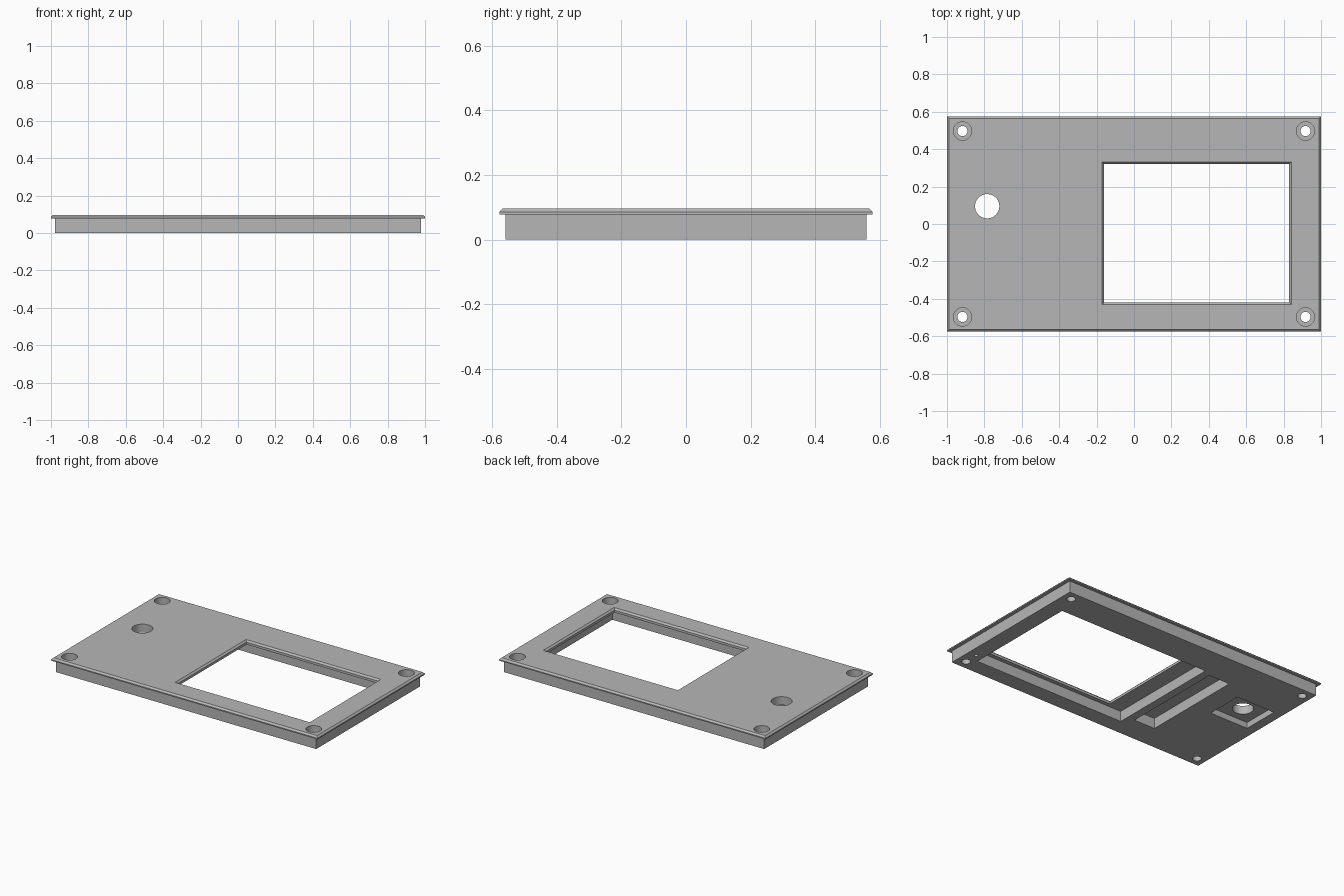
import bpy, bmesh, math

cube = bpy.data.objects.get("Cube")
if cube:
    bpy.data.objects.remove(cube, do_unlink=True)

grey = bpy.data.materials.new("panel grey")
grey.use_nodes = True
colour = (0.47, 0.47, 0.47, 1)
grey.diffuse_color = colour
grey.node_tree.nodes["Principled BSDF"].inputs["Base Color"].default_value = colour


def rect(x0, x1, y0, y1, z, grow=0):
    x0, x1, y0, y1 = x0 - grow, x1 + grow, y0 - grow, y1 + grow
    return [(x0, y0, z), (x1, y0, z), (x1, y1, z), (x0, y1, z)]


def circle(x, y, r, z, n=48):
    turn = 2 * math.pi / n
    return [(x + r * math.cos(i * turn), y + r * math.sin(i * turn), z) for i in range(n)]


def loft(name, rings):
    """Closed solid through a stack of matching rings, bottom to top."""
    bm = bmesh.new()
    loops = [[bm.verts.new(p) for p in ring] for ring in rings]
    n = len(loops[0])
    bm.faces.new(loops[0][::-1])
    bm.faces.new(loops[-1])
    for low, high in zip(loops, loops[1:]):
        for i in range(n):
            j = (i + 1) % n
            bm.faces.new((low[i], low[j], high[j], high[i]))
    bmesh.ops.recalc_face_normals(bm, faces=bm.faces)
    mesh = bpy.data.meshes.new(name)
    bm.to_mesh(mesh)
    bm.free()
    mesh.materials.append(grey)
    ob = bpy.data.objects.new(name, mesh)
    bpy.context.collection.objects.link(ob)
    return ob


def cut(target, rings):
    """Subtract a lofted solid, then discard it."""
    tool = loft("cutter", rings)
    tool.hide_render = True
    bpy.context.view_layer.objects.active = target
    mod = target.modifiers.new("cut", "BOOLEAN")
    mod.operation = "DIFFERENCE"
    mod.solver = "EXACT"
    mod.object = tool
    bpy.ops.object.modifier_apply(modifier=mod.name)
    bpy.data.objects.remove(tool, do_unlink=True)


TOP, LIP, EDGE = 0.097, 0.078, 0.086
BELOW, ABOVE = -0.05, 0.15

# Solid body with a chamfered overhanging flange
body = (-0.978, 0.978, -0.558, 0.558)
flange = (-1, 1, -0.576, 0.576)
panel = loft("bezel_panel", [
    rect(*body, 0), rect(*body, LIP), rect(*flange, LIP),
    rect(*flange, EDGE), rect(*flange, TOP, -0.011)])

# Display window with chamfered rim
window = (-0.16, 0.83, -0.42, 0.32)
cut(panel, [rect(*window, BELOW), rect(*window, EDGE),
            rect(*window, TOP, 0.011), rect(*window, ABOVE, 0.011)])

# Underside pockets: display, slot, round control
for x0, x1, y0, y1, depth in [(-0.27, 0.867, -0.448, 0.353, 0.07),
                              (-0.482, -0.325, -0.382, 0.325, 0.07),
                              (-0.913, -0.625, -0.018, 0.235, 0.04)]:
    cut(panel, [rect(x0, x1, y0, y1, BELOW), rect(x0, x1, y0, y1, depth)])

# Round control hole and small blind locating hole
cut(panel, [circle(-0.785, 0.095, 0.065, z) for z in (BELOW, ABOVE)])
cut(panel, [circle(0.918, -0.4, 0.012, z) for z in (BELOW, 0.05)])

# Counterbored screw holes in the corners
for sx in (-1, 1):
    for sy in (-1, 1):
        x, y = sx * 0.917, sy * 0.497
        cut(panel, [circle(x, y, 0.027, z) for z in (BELOW, ABOVE)])
        cut(panel, [circle(x, y, 0.049, z) for z in (0.035, ABOVE)])

# Smooth hole walls, crisp edges elsewhere
bpy.ops.object.select_all(action="DESELECT")
panel.select_set(True)
bpy.context.view_layer.objects.active = panel
bpy.ops.object.shade_smooth_by_angle(angle=math.radians(20))
